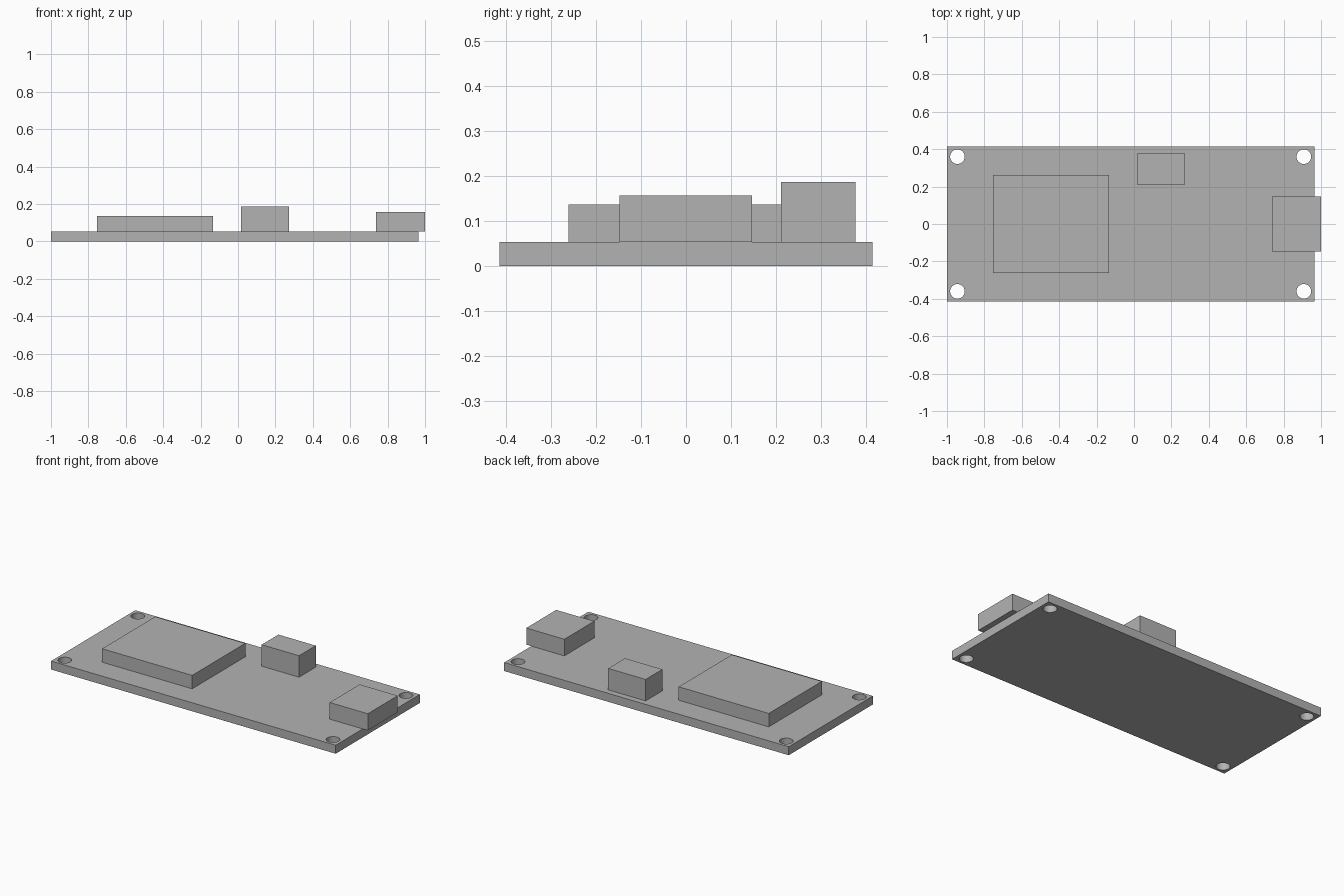
import bpy
import bmesh
from mathutils import Matrix, Vector

default_cube = bpy.data.objects.get("Cube")
if default_cube:
    bpy.data.objects.remove(default_cube, do_unlink=True)

BOARD_TOP = 0.053

# One plain grey for every part
grey = bpy.data.materials.new("plain_grey")
grey.use_nodes = True
colour = (0.45, 0.45, 0.45, 1)
grey.diffuse_color = colour
grey.node_tree.nodes["Principled BSDF"].inputs["Base Color"].default_value = colour


def make_object(name, bm):
    mesh = bpy.data.meshes.new(name)
    bm.to_mesh(mesh)
    bm.free()
    mesh.materials.append(grey)
    obj = bpy.data.objects.new(name, mesh)
    bpy.context.collection.objects.link(obj)
    return obj


def box(name, low, high):
    low, high = Vector(low), Vector(high)
    bm = bmesh.new()
    bmesh.ops.create_cube(
        bm, size=1,
        matrix=Matrix.Translation((low + high) / 2) @ Matrix.Diagonal((*(high - low), 1)))
    return make_object(name, bm)


# Circuit board
board = box("circuit_board", (-1, -0.415, 0), (0.965, 0.415, BOARD_TOP))

# Mounting holes drilled through the four corners
bm = bmesh.new()
for x in (-0.944, 0.908):
    for y in (-0.36, 0.36):
        bmesh.ops.create_cone(bm, cap_ends=True, segments=48, radius1=0.039, radius2=0.039,
                              depth=0.3, matrix=Matrix.Translation((x, y, 0)))
drills = make_object("hole_cutter", bm)
drills.hide_render = True

cut = board.modifiers.new("mounting_holes", "BOOLEAN")
cut.operation = "DIFFERENCE"
cut.solver = "EXACT"
cut.object = drills
bpy.ops.object.select_all(action="DESELECT")
board.select_set(True)
bpy.context.view_layer.objects.active = board
bpy.ops.object.modifier_apply(modifier=cut.name)
bpy.data.objects.remove(drills, do_unlink=True)
bpy.ops.object.shade_smooth_by_angle()

# Components mounted on the board
box("main_chip", (-0.755, -0.262, BOARD_TOP), (-0.133, 0.262, 0.137))
box("rear_connector", (0.015, 0.212, BOARD_TOP), (0.273, 0.377, 0.187))
box("edge_socket", (0.737, -0.148, BOARD_TOP), (1, 0.147, 0.157))
